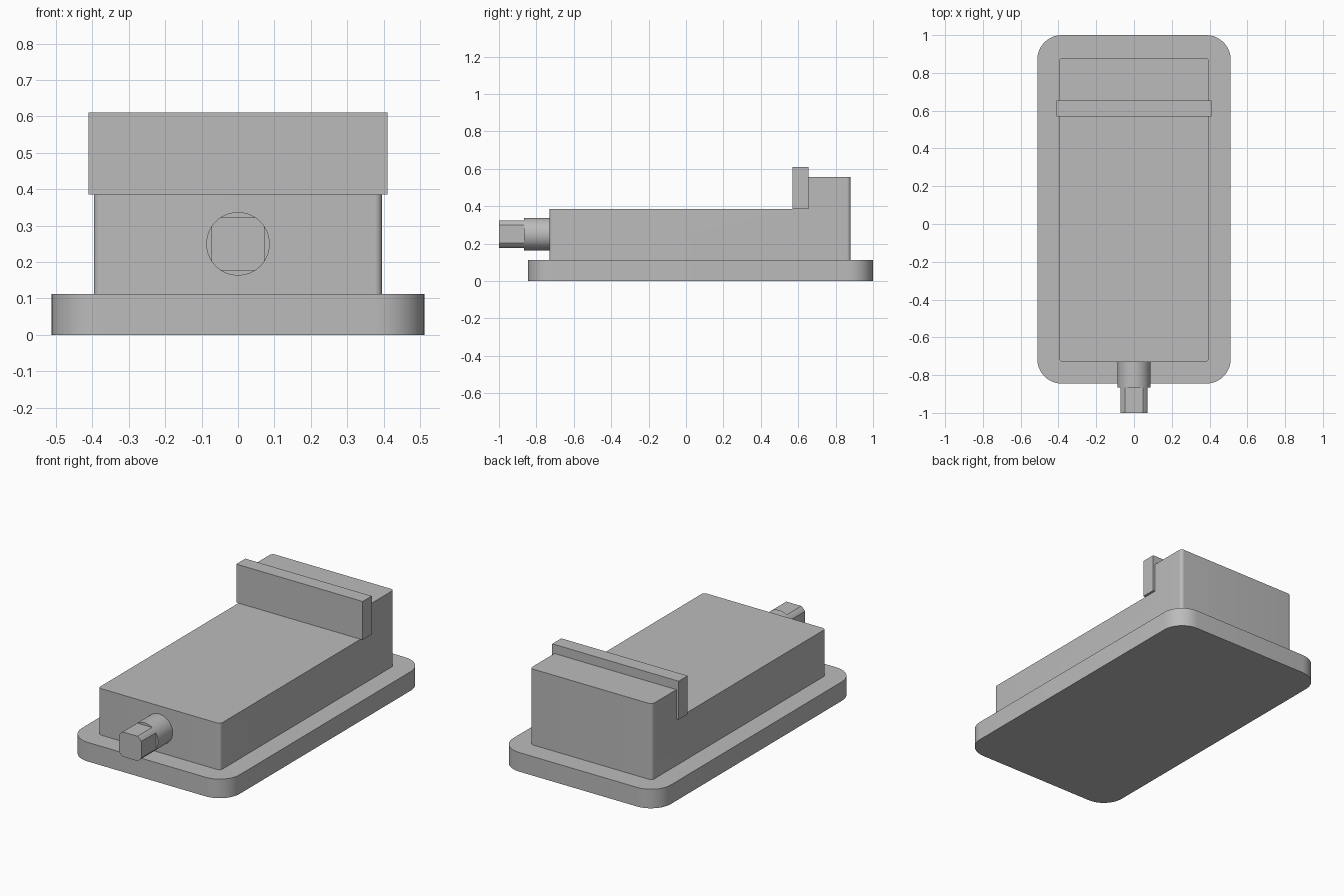
import bpy, bmesh, math
from mathutils import Vector

cube = bpy.data.objects.get("Cube")
if cube:
    bpy.data.objects.remove(cube, do_unlink=True)

# Single machined-metal grey
grey = bpy.data.materials.new("metal grey")
grey.use_nodes = True
color = (0.5, 0.5, 0.5, 1)
grey.diffuse_color = color
grey.node_tree.nodes["Principled BSDF"].inputs["Base Color"].default_value = color


def prism(name, profile, direction, round_radius=0.0):
    """Extrude a planar profile; optionally round its outermost upright edges."""
    bm = bmesh.new()
    face = bm.faces.new([bm.verts.new(p) for p in profile])
    new = bmesh.ops.extrude_face_region(bm, geom=[face])["geom"]
    bmesh.ops.translate(bm, vec=direction,
                        verts=[g for g in new if isinstance(g, bmesh.types.BMVert)])
    if round_radius:
        ys = [v.co.y for v in bm.verts]
        ends = (min(ys), max(ys))

        def upright_corner(e):
            a, b = (v.co for v in e.verts)
            return abs(a.z - b.z) > 0.01 and abs(a.y - b.y) < 1e-5 \
                and min(abs(a.y - y) for y in ends) < 1e-5
        bmesh.ops.bevel(bm, geom=[e for e in bm.edges if upright_corner(e)],
                        offset=round_radius, segments=10, profile=0.5, affect='EDGES')
    bmesh.ops.recalc_face_normals(bm, faces=bm.faces)
    mesh = bpy.data.meshes.new(name)
    bm.to_mesh(mesh)
    bm.free()
    mesh.materials.append(grey)
    obj = bpy.data.objects.new(name, mesh)
    bpy.context.collection.objects.link(obj)
    bpy.ops.object.select_all(action='DESELECT')
    obj.select_set(True)
    bpy.context.view_layer.objects.active = obj
    bpy.ops.object.shade_smooth_by_angle(angle=math.radians(20))
    return obj


def side_prism(name, half_width, outline, round_radius=0.0):
    """Extrude a (y, z) outline symmetrically across x."""
    return prism(name, [(-half_width, y, z) for y, z in outline],
                 Vector((2 * half_width, 0, 0)), round_radius)


def rectangle(y0, y1, z0, z1):
    return [(y0, z0), (y1, z0), (y1, z1), (y0, z1)]


# Base plate with large rounded corners
side_prism("base_plate", 0.512, rectangle(-0.845, 1.0, 0, 0.112), 0.13)

# Stepped body: low bed and raised rear block
side_prism("body", 0.396, [(-0.73, 0.112), (0.88, 0.112), (0.88, 0.557),
                           (0.654, 0.557), (0.654, 0.385), (-0.73, 0.385)], 0.02)

# Jaw plate against the rear block
side_prism("jaw_plate", 0.41, rectangle(0.57, 0.654, 0.385, 0.61))

# Round shaft and its squared drive end, both along y
radius, flat, axis_z = 0.087, 0.0725, 0.25


def around(angles, y):
    return [(radius * math.cos(a), y, axis_z + radius * math.sin(a)) for a in angles]


prism("shaft", around([math.tau * i / 64 for i in range(64)], -0.73), Vector((0, -0.135, 0)))

corner = math.acos(flat / radius)
sweep = math.pi / 2 - 2 * corner
drive_angles = [q * math.pi / 2 + corner + sweep * i / 6 for q in range(4) for i in range(7)]
prism("square_drive", around(drive_angles, -0.865), Vector((0, -0.135, 0)))
